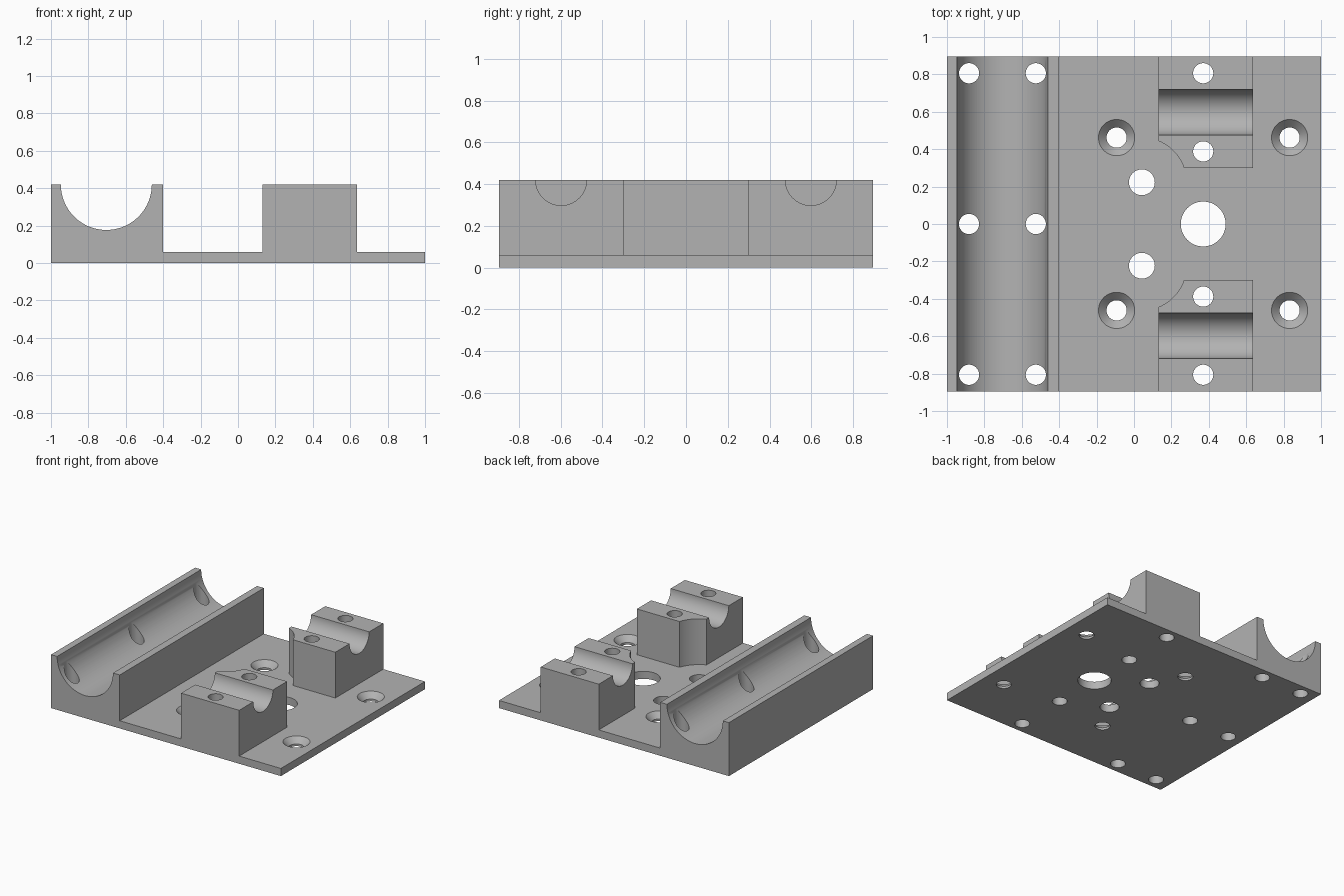
import bpy, bmesh
from math import cos, sin, pi, atan2
from mathutils import Vector

cube = bpy.data.objects.get("Cube")
if cube:
    bpy.data.objects.remove(cube, do_unlink=True)

HALF_Y, PLATE_Z, TOP_Z = 0.895, 0.06, 0.42
HOLE_R = 0.054

grey = bpy.data.materials.new("machined_grey")
grey.use_nodes = True
colour = (0.45, 0.45, 0.45, 1)
grey.diffuse_color = colour
grey.node_tree.nodes["Principled BSDF"].inputs["Base Color"].default_value = colour


def arc(cx, cy, r, a0, a1, n):
    return [(cx + r * cos(a0 + (a1 - a0) * i / n),
             cy + r * sin(a0 + (a1 - a0) * i / n)) for i in range(n + 1)]


def prism(name, outline, place, sweep):
    """Extrude a closed 2D outline, mapped to 3D by place, along sweep."""
    bm = bmesh.new()
    face = bm.faces.new([bm.verts.new(place(a, b)) for a, b in outline])
    ext = bmesh.ops.extrude_face_region(bm, geom=[face])
    moved = [g for g in ext["geom"] if isinstance(g, bmesh.types.BMVert)]
    bmesh.ops.translate(bm, verts=moved, vec=Vector(sweep))
    bmesh.ops.recalc_face_normals(bm, faces=bm.faces)
    mesh = bpy.data.meshes.new(name)
    bm.to_mesh(mesh)
    bm.free()
    mesh.materials.append(grey)
    obj = bpy.data.objects.new(name, mesh)
    bpy.context.collection.objects.link(obj)
    return obj


def cone(name, x, y, z0, z1, r0, r1):
    bpy.ops.mesh.primitive_cone_add(vertices=48, radius1=r0, radius2=r1, depth=z1 - z0,
                                    location=(x, y, (z0 + z1) / 2))
    obj = bpy.context.object
    obj.name = name
    obj.data.materials.append(grey)
    return obj


def combine(target, tool, operation):
    """Apply a boolean, then drop the tool."""
    mod = target.modifiers.new(operation.lower(), "BOOLEAN")
    mod.operation, mod.solver, mod.object = operation, "EXACT", tool
    bpy.context.view_layer.objects.active = target
    bpy.ops.object.modifier_apply(modifier=mod.name)
    bpy.data.objects.remove(tool, do_unlink=True)


# Plate and long rail with its half-round trough, as one front profile
profile = [(-1, 0), (1, 0), (1, PLATE_Z), (-0.402, PLATE_Z), (-0.402, TOP_Z)]
profile += arc(-0.704, TOP_Z, 0.243, 0, -pi, 48) + [(-1, TOP_Z)]
body = prism("mounting_plate", profile, lambda a, b: (a, -HALF_Y, b), (0, 2 * HALF_Y, 0))

# Two bearing blocks, scalloped around the pin holes and grooved across
PIN_X, PIN_Y, SCALLOP_R = 0.042, 0.223, 0.238
X0, X1, Y0 = 0.132, 0.637, 0.30
start = atan2((SCALLOP_R**2 - (X0 - PIN_X)**2)**0.5, X0 - PIN_X)
end = atan2(Y0 - PIN_Y, (SCALLOP_R**2 - (Y0 - PIN_Y)**2)**0.5)
footprint = [(X1, Y0), (X1, HALF_Y), (X0, HALF_Y)]
footprint += arc(PIN_X, PIN_Y, SCALLOP_R, start, end, 16)
for side in (1, -1):
    block = prism("bearing_block", footprint,
                  lambda a, b: (a, side * b, PLATE_Z / 2), (0, 0, TOP_Z - PLATE_Z / 2))
    # Trim to the shared top height
    for v in block.data.vertices:
        v.co.z = min(v.co.z, TOP_Z)
    groove = prism("groove_cutter", arc(side * 0.598, TOP_Z, 0.122, 0, 2 * pi, 64)[:-1],
                   lambda a, b: (X0 - 0.1, a, b), (X1 - X0 + 0.2, 0, 0))
    combine(block, groove, "DIFFERENCE")
    combine(body, block, "UNION")

# Through holes: rail, blocks, pins and centre bore
holes = [(x, y, HOLE_R) for x in (-0.882, -0.525) for y in (-0.806, 0, 0.806)]
holes += [(0.37, s * y, HOLE_R) for s in (1, -1) for y in (0.806, 0.388)]
holes += [(PIN_X, s * PIN_Y, 0.069) for s in (1, -1)]
holes.append((0.37, 0, 0.12))
sunk = [(x, s * 0.462) for x in (-0.093, 0.832) for s in (1, -1)]
holes += [(x, y, HOLE_R) for x, y in sunk]
for x, y, r in holes:
    combine(body, cone("hole_cutter", x, y, -0.1, 0.6, r, r), "DIFFERENCE")

# Countersinks around the four plate screws
for x, y in sunk:
    r_top, depth, over = 0.097, 0.043, 0.02
    slope = (r_top - HOLE_R) / depth
    combine(body, cone("countersink_cutter", x, y, PLATE_Z - depth, PLATE_Z + over,
                       HOLE_R, r_top + slope * over), "DIFFERENCE")

bpy.ops.object.select_all(action="DESELECT")
body.select_set(True)
bpy.context.view_layer.objects.active = body
bpy.ops.object.shade_smooth_by_angle(angle=pi / 6)
